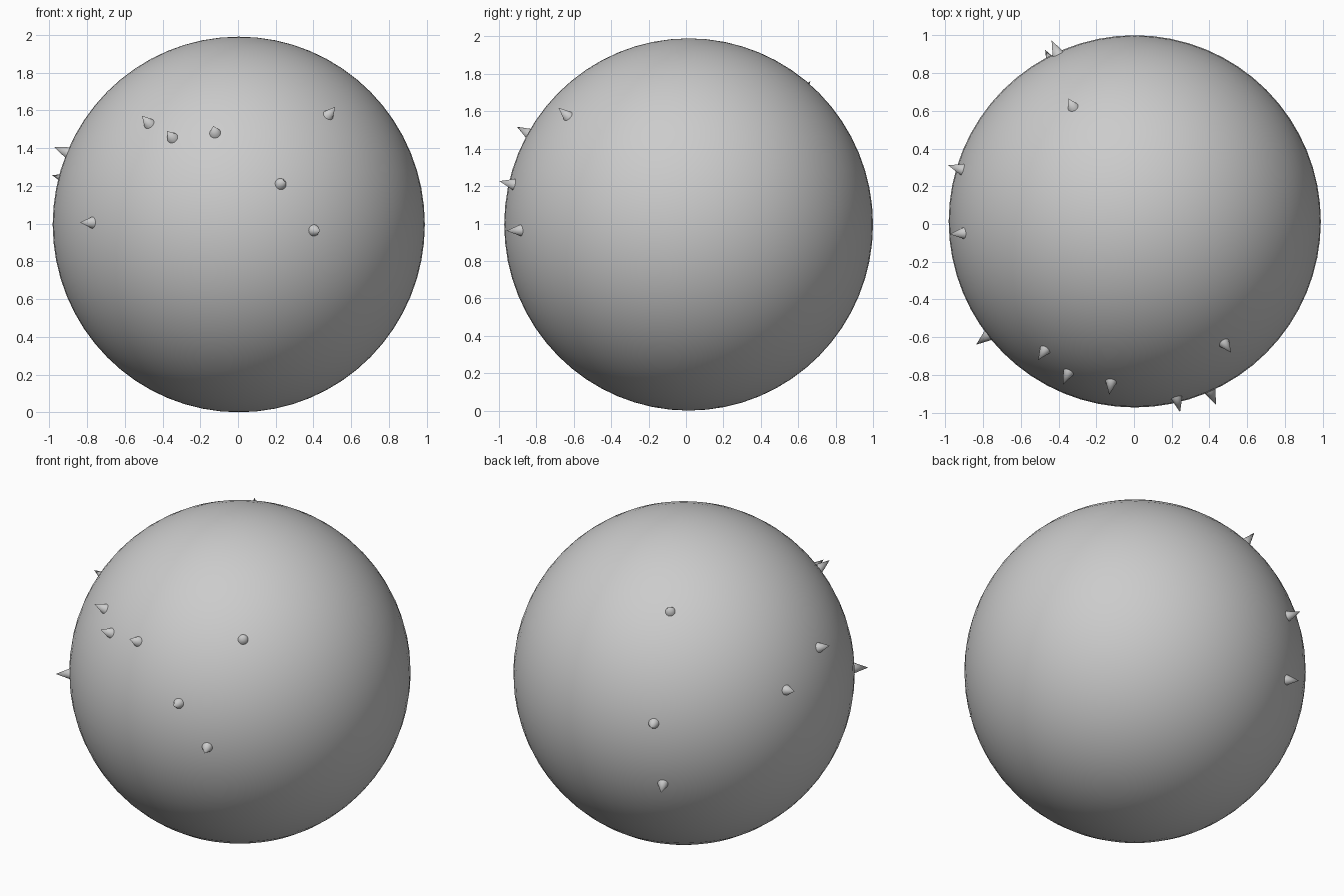
import bpy
from mathutils import Vector

if "Cube" in bpy.data.objects:
    bpy.data.objects.remove(bpy.data.objects["Cube"])

CENTRE = Vector((0.004, 0.014, 0.995))
TIP, BASE = 1.065, 0.975   # distances of spike tip and base from the centre

# body: smooth ball
bpy.ops.mesh.primitive_uv_sphere_add(segments=64, ring_count=32, radius=1, location=CENTRE)
body = bpy.context.object
body.name = "ball_body"
body.scale = (0.986, 0.986, 0.995)
bpy.ops.object.transform_apply(location=False, rotation=False, scale=True)
bpy.ops.object.shade_smooth()


# spike: small cone standing radially on the ball
def spike(i, direction):
    d = Vector(direction).normalized()
    bpy.ops.mesh.primitive_cone_add(vertices=24, radius1=0.034, radius2=0, depth=TIP - BASE,
                                    location=CENTRE + d * (TIP + BASE) / 2)
    o = bpy.context.object
    o.name = f"spike_{i}"
    o.rotation_euler = d.to_track_quat('Z', 'Y').to_euler()
    bpy.ops.object.shade_smooth_by_angle()


# outward directions of the scattered spikes
directions = [
    (-0.485, -0.695, 0.545),
    (-0.36, -0.82, 0.47),
    (-0.128, -0.87, 0.495),
    (0.228, -0.96, 0.22),
    (0.41, -0.925, -0.032),
    (0.485, -0.66, 0.592),
    (-0.80, -0.622, 0.01),
    (-0.94, -0.065, 0.395),
    (-0.948, 0.285, 0.25),
    (-0.335, 0.62, 0.728),
    (-0.42, 0.915, 0.13),
    (-0.452, 0.865, -0.275),
]
for i, d in enumerate(directions, 1):
    spike(i, d)
